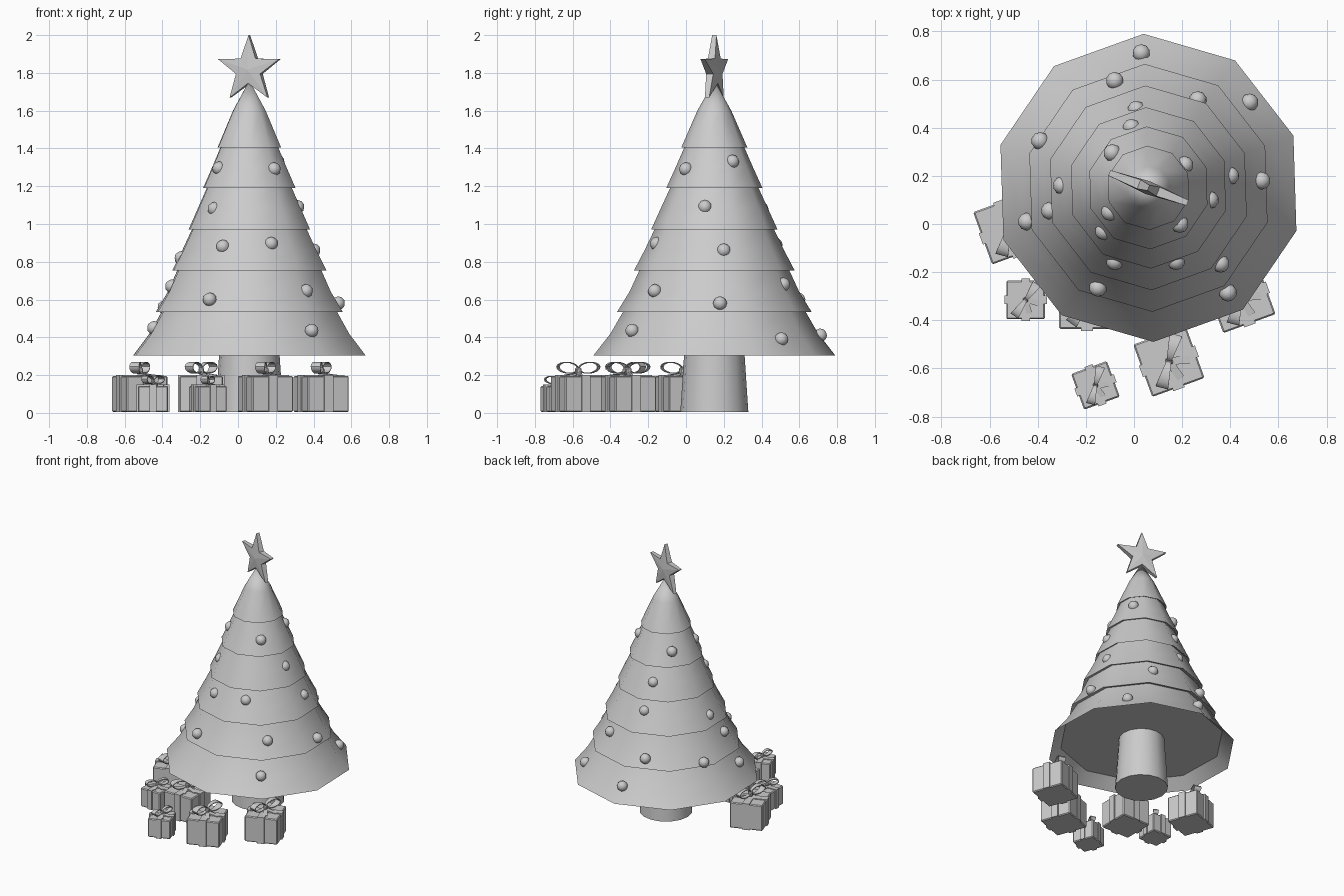
import bpy, bmesh
from math import sin, cos, pi, radians
from mathutils import Matrix, Vector

if "Cube" in bpy.data.objects:
    bpy.data.objects.remove(bpy.data.objects["Cube"])

CX, CY = 0.06, 0.15


def make(name, verts, faces, smooth=None, matrix=Matrix()):
    me = bpy.data.meshes.new(name)
    me.from_pydata([matrix @ Vector(v) for v in verts], [], faces)
    bm = bmesh.new()
    bm.from_mesh(me)
    bmesh.ops.remove_doubles(bm, verts=bm.verts, dist=1e-5)
    bmesh.ops.recalc_face_normals(bm, faces=bm.faces)
    bm.to_mesh(me)
    bm.free()
    ob = bpy.data.objects.new(name, me)
    bpy.context.collection.objects.link(ob)
    if smooth:
        bpy.ops.object.select_all(action='DESELECT')
        ob.select_set(True)
        bpy.context.view_layer.objects.active = ob
        bpy.ops.object.shade_smooth_by_angle(angle=radians(smooth))
    return ob


def lathe(name, profile, sides, phase, smooth):
    """Spin an (r, z) profile about the tree axis."""
    verts = [(CX + r * cos(phase + 2 * pi * i / sides),
              CY + r * sin(phase + 2 * pi * i / sides), z)
             for r, z in profile for i in range(sides)]
    faces = [(k * sides + i, k * sides + (i + 1) % sides,
              (k + 1) * sides + (i + 1) % sides, (k + 1) * sides + i)
             for k in range(len(profile) - 1) for i in range(sides)]
    return make(name, verts, faces, smooth)


# Tiered foliage: recessed underside, then each rim followed by its slope
foliage = [(0, .38), (.56, .38), (.64, .305), (.55, .42), (.475, .55),
           (.515, .535), (.45, .64), (.39, .77),
           (.425, .755), (.37, .86), (.31, .985),
           (.335, .97), (.285, 1.08), (.23, 1.2),
           (.255, 1.19), (.205, 1.3), (.155, 1.415),
           (.175, 1.405), (.09, 1.6), (0, 1.76)]
lathe("foliage", foliage, 10, radians(19.8), 40)

# Trunk
lathe("trunk", [(0, .005), (.18, .005), (.155, .385), (0, .385)], 16, 0, 40)

# Star: ten-point outline, thicker towards the middle
verts = []
for s in (-1, 1):
    for i in range(10):
        r, t = (.183, .012) if i % 2 == 0 else (.072, .02)
        a = pi / 2 + i * pi / 5
        verts.append((r * cos(a), s * t, r * sin(a)))
    verts.append((0, s * .028, 0))
faces = []
for i in range(10):
    j = (i + 1) % 10
    faces += [(i, j, 10), (j + 11, i + 11, 21), (i, i + 11, j + 11, j)]
make("star", verts, faces, None,
     Matrix.Translation((CX, CY, 1.817)) @ Matrix.Rotation(radians(-21), 4, 'Z'))

# Baubles
baubles = [(.03, .71, .41), (.48, .505, .39), (-.08, .595, .6), (.265, .515, .68),
           (.01, .475, .89), (-.01, .4, 1.08), (-.39, .345, .56), (-.09, .295, 1.29),
           (.21, .245, 1.33), (.4, .2, .86), (.53, .18, .58), (.315, .1, 1.09),
           (.19, 0, 1.29), (-.3, .16, .82), (-.35, .055, .67), (-.445, .01, .45),
           (-.1, .05, 1.295), (-.125, -.03, 1.08), (-.08, -.155, .88),
           (.175, -.155, .895), (.36, -.165, .645), (-.15, -.265, .6),
           (.39, -.285, .435)]
for p in baubles:
    bpy.ops.mesh.primitive_ico_sphere_add(subdivisions=2, radius=.037, location=p)
    bpy.context.object.name = "bauble"
    bpy.ops.object.shade_smooth_by_angle(angle=radians(60))


def block(name, m, size, centre, bevel=0.0):
    bpy.ops.mesh.primitive_cube_add(size=1)
    ob = bpy.context.object
    ob.name = name
    ob.data.transform(m @ Matrix.Translation(centre) @ Matrix.Diagonal((*size, 1)))
    if bevel:
        mod = ob.modifiers.new("bevel", 'BEVEL')
        mod.width, mod.segments = bevel, 1


def loop(name, m, length, height, width):
    """Closed ribbon loop reaching from the knot out along +x."""
    n, th = 14, .005
    verts = []
    for i in range(n):
        a = 2 * pi * i / n
        flare = width * (.35 + .3 * (1 - cos(a)))
        for d in (0, th):
            for s in (-1, 1):
                verts.append((length / 2 - (length / 2 - d) * cos(a), s * flare,
                              (height / 2 - d) * sin(a)))
    faces = []
    for i in range(n):
        p, q = 4 * i, 4 * ((i + 1) % n)
        for u, v in ((0, 1), (1, 3), (3, 2), (2, 0)):
            faces.append((p + u, p + v, q + v, q + u))
    make(name, verts, faces, 40, m)


def present(x, y, size, height, rot):
    m = Matrix.Translation((x, y, .005)) @ Matrix.Rotation(radians(rot), 4, 'Z')
    w, k = size - .014, size / .245
    block("present_box", m, (w, w, height), (0, 0, height / 2), .006)
    # Crossed ribbons
    for a, b in ((w + .016, .05 * k), (.05 * k, w + .016)):
        block("present_ribbon", m, (a, b, height + .006), (0, 0, height / 2 + .003))
    # Bow: two loops, two tails and a knot
    for s in (0, 180):
        turn = Matrix.Rotation(radians(55 + s), 4, 'Z')
        lift = Matrix.Translation((0, 0, height + .038 * k))
        loop("bow_loop", m @ lift @ turn @ Matrix.Rotation(radians(-6), 4, 'Y'),
             .115 * k, .062 * k, .028 * k)
    for a in (-15, -75):
        tail = m @ Matrix.Translation((0, 0, height + .016 * k)) \
            @ Matrix.Rotation(radians(a), 4, 'Z') @ Matrix.Rotation(radians(8), 4, 'Y')
        block("bow_tail", tail, (.085 * k, .032 * k, .005), (.045 * k, 0, 0))
    block("bow_knot", m, (.03 * k, .03 * k, .036 * k), (0, 0, height + .026 * k), .006)


# Presents under the tree
for spec in [(-.52, -.02, .245, .19, 20), (-.45, -.315, .175, .138, 0),
             (-.195, -.32, .245, .19, 0), (-.16, -.67, .172, .138, 20),
             (.145, -.57, .245, .19, 20), (.44, -.305, .245, .19, 20)]:
    present(*spec)
